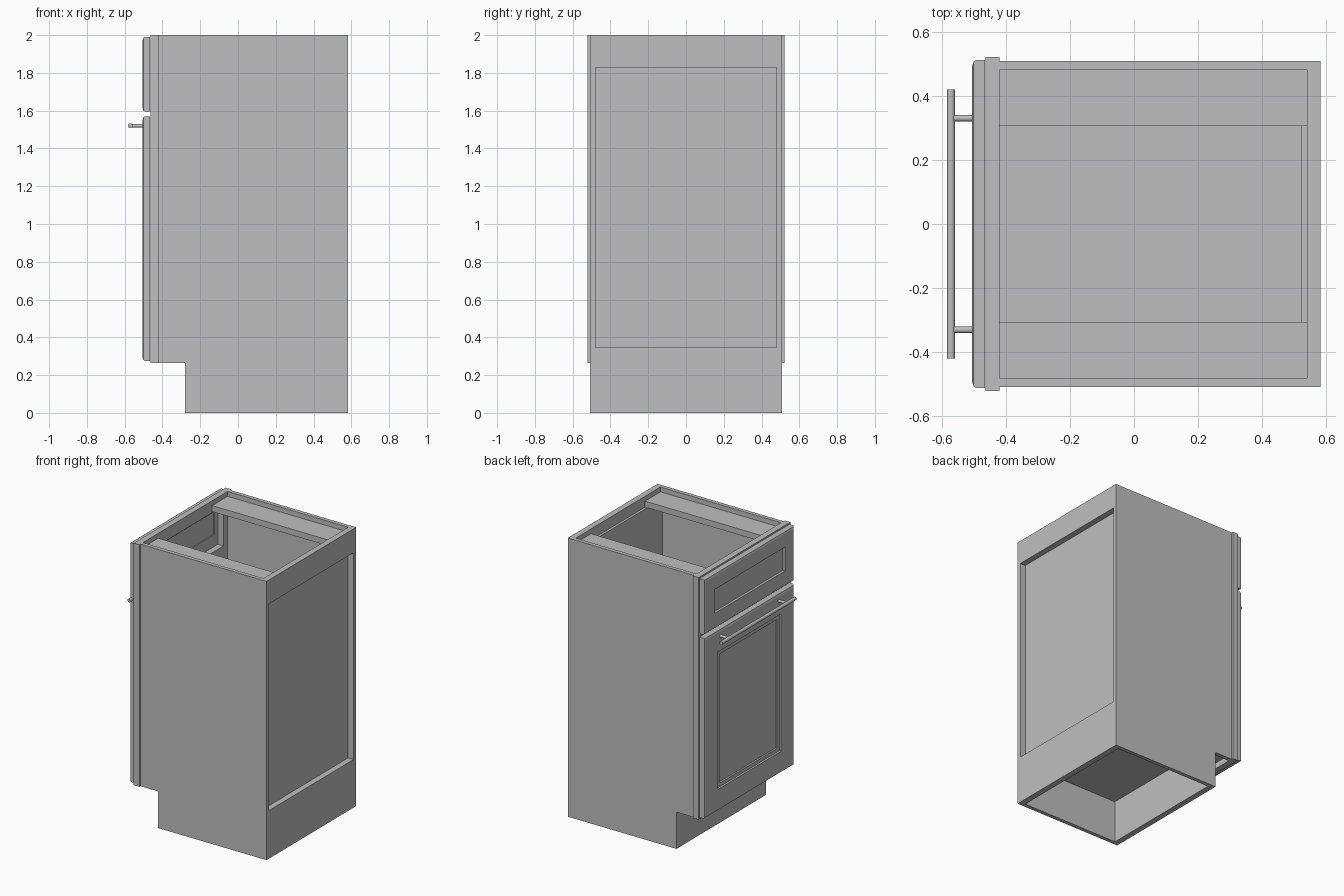
import bpy, bmesh
from mathutils import Matrix, Vector

if "Cube" in bpy.data.objects:
    bpy.data.objects.remove(bpy.data.objects["Cube"])

grey = bpy.data.materials.new("plain_grey")
grey.use_nodes = True
grey.diffuse_color = (0.52, 0.52, 0.52, 1)
grey.node_tree.nodes["Principled BSDF"].inputs["Base Color"].default_value = grey.diffuse_color


def finish(name, bm):
    bmesh.ops.recalc_face_normals(bm, faces=bm.faces)
    mesh = bpy.data.meshes.new(name)
    bm.to_mesh(mesh)
    bm.free()
    mesh.materials.append(grey)
    ob = bpy.data.objects.new(name, mesh)
    bpy.context.collection.objects.link(ob)
    return ob


def box(name, x, y, z):
    bm = bmesh.new()
    bmesh.ops.create_cube(bm, size=1)
    for v in bm.verts:
        v.co = [lo + (hi - lo) * (c + 0.5) for c, (lo, hi) in zip(v.co, (x, y, z))]
    return finish(name, bm)


def side_panel(name, y0, y1):
    # side profile with the toe notch, extruded across its thickness
    profile = [(BACK, 0), (BACK, TOP), (FRAME_BACK, TOP),
               (FRAME_BACK, BASE), (TOE, BASE), (TOE, 0)]
    bm = bmesh.new()
    face = bm.faces.new([bm.verts.new((x, y0, z)) for x, z in profile])
    out = bmesh.ops.extrude_face_region(bm, geom=[face])
    for v in out["geom"]:
        if isinstance(v, bmesh.types.BMVert):
            v.co.y = y1
    finish(name, bm)


def framed_front(name, z0, z1, rings):
    # nested rectangles (margin, x) bridged from back panel to front panel
    bm = bmesh.new()
    loops = []
    for m, x in rings:
        w, lo, hi = FRONT_HALF - m, z0 + m, z1 - m
        loops.append([bm.verts.new((x, y, z))
                      for y, z in ((-w, lo), (w, lo), (w, hi), (-w, hi))])
    for a, b in zip(loops, loops[1:]):
        for i in range(4):
            j = (i + 1) % 4
            bm.faces.new((a[i], a[j], b[j], b[i]))
    bm.faces.new(loops[0])
    bm.faces.new(loops[-1])
    finish(name, bm)


def rod(name, start, end, radius):
    a, b = Vector(start), Vector(end)
    bm = bmesh.new()
    turn = (b - a).to_track_quat("Z", "Y").to_matrix().to_4x4()
    bmesh.ops.create_cone(bm, cap_ends=True, segments=24, radius1=radius, radius2=radius,
                          depth=(b - a).length, matrix=Matrix.Translation((a + b) / 2) @ turn)
    ob = finish(name, bm)
    bpy.ops.object.select_all(action="DESELECT")
    ob.select_set(True)
    bpy.context.view_layer.objects.active = ob
    bpy.ops.object.shade_smooth_by_angle()


# main dimensions
TOP, BASE, BACK, TOE = 2.0, 0.263, 0.582, -0.28
FRAME_FRONT, FRAME_BACK = -0.463, -0.419
OUT, IN, BOARD, RAIL = 0.508, 0.48, 0.043, 0.087
FRAME_HALF, FRONT_HALF = 0.521, 0.511
RAIL_FRONT = BACK - BOARD
inside = (-IN, IN)

# carcass
for label, s in (("left", 1), ("right", -1)):
    side_panel(label + "_side", s * IN, s * OUT)
    box(label + "_top_stretcher", (FRAME_BACK, RAIL_FRONT),
        sorted((s * 0.306, s * IN)), (TOP - 0.078, TOP - 0.035))
box("back_top_rail", (RAIL_FRONT, BACK), inside, (1.828, TOP))
box("back_bottom_rail", (RAIL_FRONT, BACK), inside, (0, 0.345))
box("back_panel", (0.522, RAIL_FRONT), inside, (0.306, TOP - 0.078))
box("cabinet_floor", (FRAME_BACK, RAIL_FRONT), inside, (0.306, 0.349))
box("toe_board", (TOE, TOE + BOARD), inside, (0, 0.306))

# face frame
frame_x = (FRAME_FRONT, FRAME_BACK)
opening = FRAME_HALF - RAIL
for label, s in (("left", 1), ("right", -1)):
    box(label + "_stile", frame_x, sorted((s * opening, s * FRAME_HALF)), (BASE, TOP))
for label, z in (("bottom", BASE), ("middle", 1.54), ("top", TOP - RAIL)):
    box(label + "_frame_rail", frame_x, (-opening, opening), (z, z + RAIL))

# drawer front and door with recessed panels
rear, face = FRAME_FRONT - 0.002, -0.505
outer = [(0, rear), (0, face + 0.012), (0.005, face + 0.004), (0.018, face)]
framed_front("drawer_front", 1.595, 1.99,
             [(0.116, rear - 0.008), (0.116, rear)] + outer +
             [(0.112, face), (0.116, face + 0.012)])
framed_front("door", 0.275, 1.57,
             [(0.165, rear - 0.008), (0.165, rear)] + outer +
             [(0.155, face), (0.16, face + 0.008), (0.185, face + 0.01), (0.188, face + 0.018)])

# bar handle
bar_x, bar_z = -0.571, 1.52
rod("handle_bar", (bar_x, -0.42, bar_z), (bar_x, 0.42, bar_z), 0.0125)
for label, y in (("left", 0.33), ("right", -0.33)):
    rod(label + "_handle_post", (bar_x, y, bar_z), (face + 0.002, y, bar_z), 0.01)
